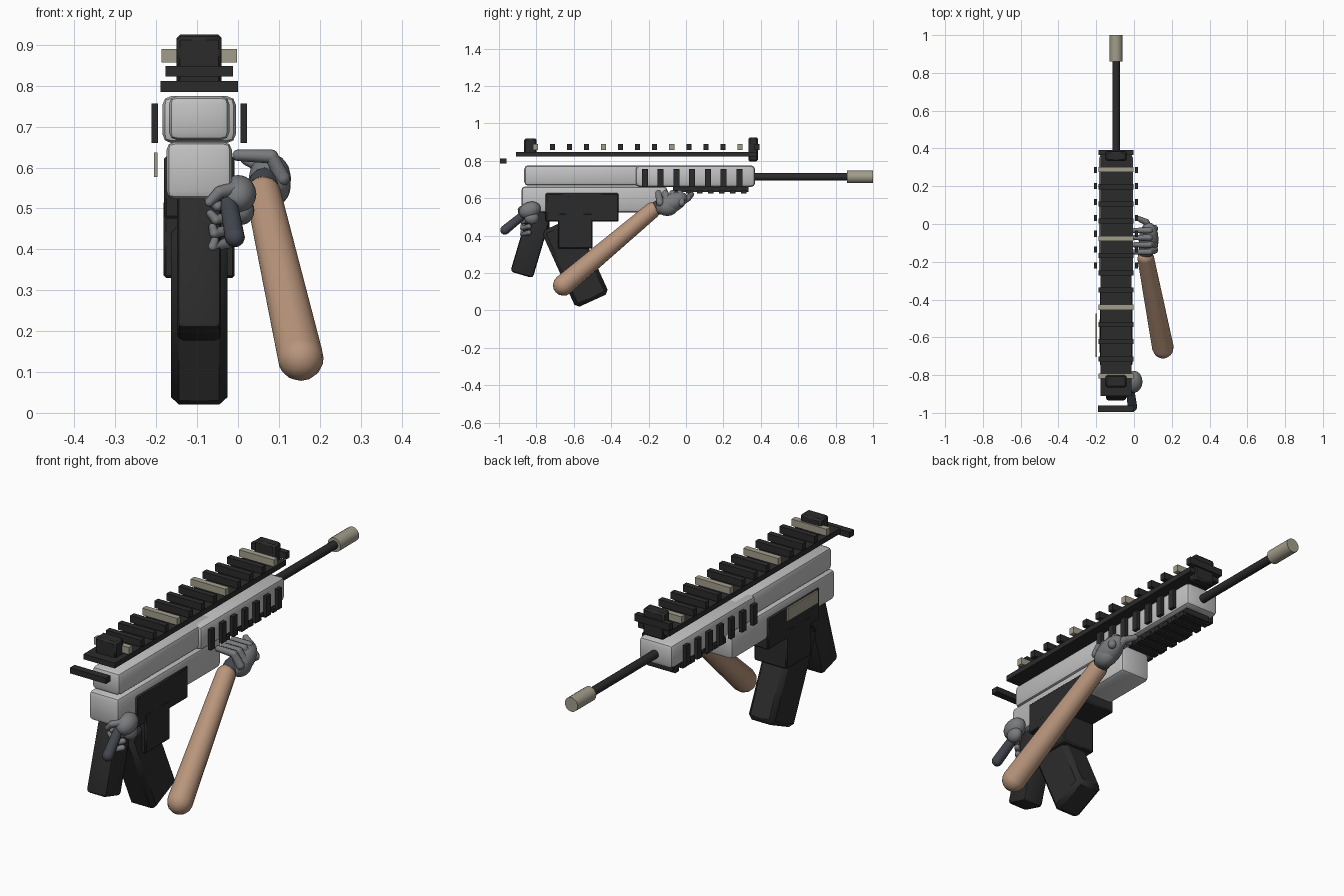
import bpy, bmesh, math
from mathutils import Vector, Matrix

old = bpy.data.objects.get("Cube")
if old:
    bpy.data.objects.remove(old, do_unlink=True)


def material(name, rgb):
    m = bpy.data.materials.new(name)
    m.use_nodes = True
    m.diffuse_color = (*rgb, 1)
    m.node_tree.nodes["Principled BSDF"].inputs["Base Color"].default_value = (*rgb, 1)
    return m


LIGHT = material("light grey", (0.54, 0.54, 0.54))
BLACK = material("black", (0.024, 0.024, 0.024))
TAN = material("metal tan", (0.36, 0.34, 0.26))
SKIN = material("sleeve brown", (0.48, 0.3, 0.2))
GLOVE = material("glove grey", (0.19, 0.195, 0.205))
SLATE = material("dark slate", (0.055, 0.06, 0.075))
CX = -0.095  # centre line of the weapon


def finish(name, bm, mat, smooth=True):
    me = bpy.data.meshes.new(name)
    bmesh.ops.recalc_face_normals(bm, faces=bm.faces[:])
    bm.to_mesh(me)
    bm.free()
    me.materials.append(mat)
    ob = bpy.data.objects.new(name, me)
    bpy.context.collection.objects.link(ob)
    if smooth:
        bpy.ops.object.select_all(action="DESELECT")
        ob.select_set(True)
        bpy.context.view_layer.objects.active = ob
        bpy.ops.object.shade_smooth_by_angle(angle=math.radians(40))
    return ob


def box(name, x, y, z, mat, bevel=0.0, segments=2, tilt=0.0):
    """Box between (low, high) pairs, tilted about x in degrees."""
    spans = (x, y, z)
    centre = Vector([(a + b) / 2 for a, b in spans])
    size = [b - a for a, b in spans]
    bm = bmesh.new()
    bmesh.ops.create_cube(bm, size=1)
    bmesh.ops.scale(bm, vec=size, verts=bm.verts)
    if bevel:
        bmesh.ops.bevel(bm, geom=bm.edges[:], offset=bevel, segments=segments,
                        profile=0.5, affect="EDGES")
    bmesh.ops.rotate(bm, matrix=Matrix.Rotation(math.radians(tilt), 3, "X"), verts=bm.verts)
    bmesh.ops.translate(bm, vec=centre, verts=bm.verts)
    return finish(name, bm, mat, bool(bevel))


def mid(width):
    return (CX - width / 2, CX + width / 2)


def limb(name, points, radii, mat, sides=12):
    """Tapered rods with a ball at every point."""
    bm = bmesh.new()
    pts = [Vector(p) for p in points]
    for p, q, r1, r2 in zip(pts, pts[1:], radii, radii[1:]):
        d = q - p
        turn = d.to_track_quat("Z", "Y").to_matrix().to_4x4()
        bmesh.ops.create_cone(bm, segments=sides, radius1=r1, radius2=r2, depth=d.length,
                              cap_ends=False, matrix=Matrix.Translation((p + q) / 2) @ turn)
    for i, (p, r) in enumerate(zip(pts, radii)):
        d = pts[min(i + 1, len(pts) - 1)] - pts[max(i - 1, 0)]
        turn = d.to_track_quat("Z", "Y").to_matrix().to_4x4()
        bmesh.ops.create_uvsphere(bm, u_segments=sides, v_segments=8, radius=r,
                                  matrix=Matrix.Translation(p) @ turn)
    return finish(name, bm, mat)


def ball(name, centre, size, mat, tilt=0.0):
    bm = bmesh.new()
    m = (Matrix.Translation(centre) @ Matrix.Rotation(math.radians(tilt), 4, "X")
         @ Matrix.Diagonal((*size, 1)))
    bmesh.ops.create_uvsphere(bm, u_segments=16, v_segments=10, radius=1, matrix=m)
    return finish(name, bm, mat)


def rod(name, y, z, radius, mat, sides=16):
    bm = bmesh.new()
    m = Matrix.Translation((CX, sum(y) / 2, z)) @ Matrix.Rotation(math.pi / 2, 4, "X")
    bmesh.ops.create_cone(bm, segments=sides, radius1=radius, radius2=radius,
                          depth=y[1] - y[0], cap_ends=True, matrix=m)
    return finish(name, bm, mat)


# Receiver and handguard
box("upper_receiver", mid(0.148), (-0.865, -0.14), (0.667, 0.775), LIGHT, 0.02)
box("lower_receiver", mid(0.16), (-0.88, -0.1), (0.523, 0.663), LIGHT, 0.02)
box("handguard", mid(0.18), (-0.27, 0.37), (0.66, 0.775), LIGHT, 0.022)
for side, sx in (("left", 1), ("right", -1)):
    x = sorted((CX + sx * 0.101, CX + sx * 0.117))
    for i in range(7):
        y = -0.22 + i * 0.0842
        box(f"{side}_vent_{i + 1}", x, (y - 0.016, y + 0.016), (0.66, 0.757), BLACK)

# Barrel and muzzle
rod("barrel", (0.36, 0.87), 0.714, 0.02, BLACK)
rod("muzzle", (0.86, 1.0), 0.714, 0.034, TAN)

# Top rail with cross ribs, sights and charging handle
box("top_rail", mid(0.165), (-0.91, 0.38), (0.823, 0.848), BLACK)
for i in range(14):
    y = -0.805 + i * 0.0911
    box(f"rail_rib_{i + 1}", mid(0.184), (y - 0.0135, y + 0.0135), (0.857, 0.89),
        BLACK if i % 4 else TAN)
box("rear_sight", mid(0.11), (-0.865, -0.8), (0.84, 0.92), BLACK, 0.008, 1)
box("front_sight", mid(0.11), (0.333, 0.385), (0.797, 0.925), BLACK, 0.008, 1)
box("charging_handle", mid(0.19), (-0.995, -0.96), (0.785, 0.812), BLACK)

# Lower rail
box("lower_rail", mid(0.13), (-0.07, 0.335), (0.632, 0.665), BLACK)
for i in range(7):
    y = -0.045 + i * 0.059
    box(f"lower_rib_{i + 1}", mid(0.15), (y - 0.015, y + 0.015), (0.625, 0.645), BLACK)

# Magazine well, magazine, grip and trigger guard
box("magazine_well", mid(0.172), (-0.75, -0.36), (0.475, 0.627), BLACK, 0.006, 1)
box("magazine_collar", mid(0.174), (-0.685, -0.5), (0.33, 0.52), BLACK, 0.006, 1)
box("magazine", mid(0.138), (-0.69, -0.495), (0.032, 0.482), BLACK, 0.02, 1, 24.4)
box("pistol_grip", mid(0.108), (-0.891, -0.766), (0.183, 0.54), BLACK, 0.016, 2, -16.5)
box("trigger_guard", mid(0.06), (-0.81, -0.73), (0.432, 0.475), BLACK, 0.006, 1)
box("side_plate", (-0.205, -0.197), (-0.705, -0.475), (0.577, 0.637), TAN)

# Supporting arm and hand
limb("left_forearm", [(0.153, -0.655, 0.135), (0.062, -0.18, 0.535)], [0.057, 0.044], SKIN)
limb("left_wrist", [(0.062, -0.18, 0.535), (0.065, -0.13, 0.56)], [0.034, 0.04], SLATE)
ball("left_palm", (0.078, -0.08, 0.573), (0.052, 0.095, 0.052), GLOVE, 25)
ball("left_palm_heel", (0.085, -0.1, 0.555), (0.044, 0.06, 0.05), GLOVE)
for i in range(4):
    y = -0.148 + i * 0.038
    limb(f"left_finger_{i + 1}", [(0.108, y + 0.01, 0.575), (0.082, y, 0.627), (0.0, y, 0.63)],
         [0.02, 0.017, 0.014], GLOVE, 10)
limb("left_thumb", [(0.08, -0.05, 0.57), (0.065, 0.01, 0.6), (0.02, 0.03, 0.62)],
     [0.024, 0.018, 0.014], GLOVE, 10)

# Firing arm and hand
limb("right_forearm", [(-0.008, -0.968, 0.43), (-0.022, -0.87, 0.51)], [0.025, 0.022], SLATE)
ball("right_palm", (0.0, -0.835, 0.535), (0.045, 0.06, 0.045), GLOVE, 20)
ball("right_palm_heel", (0.01, -0.825, 0.495), (0.03, 0.04, 0.035), GLOVE)
for i in range(4):
    z = 0.505 - i * 0.033
    x = -0.03 - i * 0.004
    limb(f"right_finger_{i + 1}",
         [(x + 0.02, -0.84, z + 0.01), (x - 0.02, -0.875, z), (x - 0.042 + i * 0.009, -0.875, z + 0.015)],
         [0.014, 0.012, 0.01], GLOVE, 10)
limb("right_thumb", [(0.0, -0.86, 0.55), (-0.045, -0.885, 0.54), (-0.07, -0.885, 0.515)],
     [0.018, 0.015, 0.011], GLOVE, 10)
